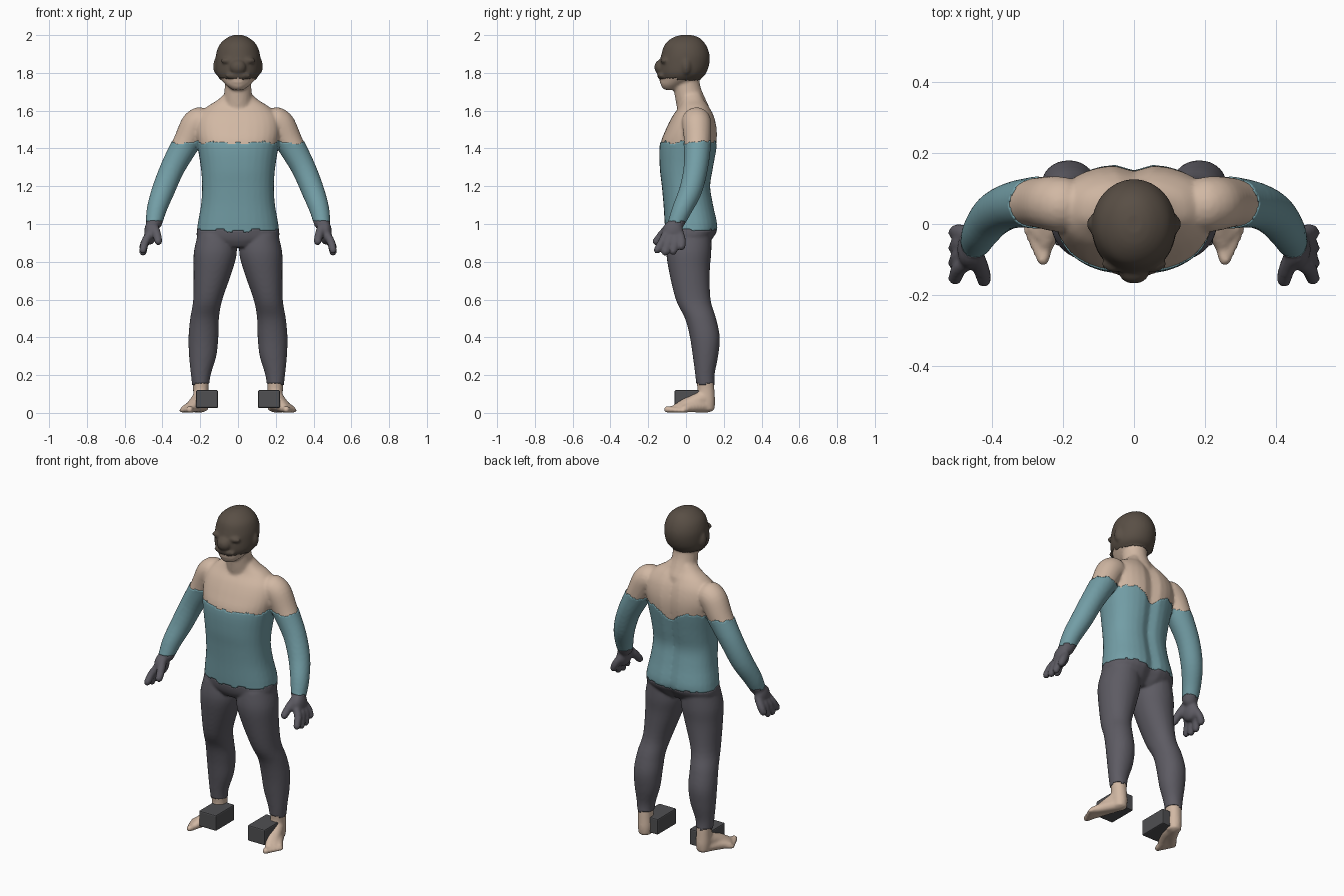
import bpy, bmesh, math
from mathutils import Vector, Matrix

if "Cube" in bpy.data.objects:
    bpy.data.objects.remove(bpy.data.objects["Cube"])

def material(name, rgb):
    m = bpy.data.materials.new(name)
    m.diffuse_color = (*rgb, 1)
    m.use_nodes = True
    m.node_tree.nodes["Principled BSDF"].inputs["Base Color"].default_value = m.diffuse_color
    return m

skin = material("skin", (0.64, 0.48, 0.37))
teal = material("teal", (0.17, 0.34, 0.38))
dark = material("charcoal", (0.11, 0.105, 0.125))
brown = material("brown", (0.10, 0.078, 0.06))
grey = material("dark_grey", (0.08, 0.08, 0.085))

bm = bmesh.new()
N = 32

def smooth_path(keys, steps=4):
    """Catmull-Rom through tuples of numbers."""
    k = [Vector(p) for p in keys]
    k = [k[0]] + k + [k[-1]]
    out = []
    for i in range(1, len(k) - 2):
        a, b, c, d = k[i - 1:i + 3]
        for j in range(steps):
            t = j / steps
            out.append(0.5 * (2 * b + (c - a) * t + (2 * a - 5 * b + 4 * c - d) * t**2
                              + (3 * b - a - 3 * c + d) * t**3))
    return out + [k[-2]]

def skin_rings(rings):
    loops = [[bm.verts.new(p) for p in r] for r in rings]
    for a, b in zip(loops, loops[1:]):
        n = len(a)
        for i in range(n):
            bm.faces.new((a[i], a[(i + 1) % n], b[(i + 1) % n], b[i]))
    bm.faces.new(loops[0])
    bm.faces.new(loops[-1])

def loft(keys, power=2.0, groove=0.0, s=1):
    """Stack of level ovals: (x, y, z, rx, ry)."""
    rings = []
    for x, y, z, rx, ry in smooth_path(keys):
        ring = []
        for i in range(N):
            a = 2 * math.pi * i / N
            c, d = math.cos(a), math.sin(a)
            px = rx * math.copysign(abs(c) ** (2 / power), c)
            py = ry * math.copysign(abs(d) ** (2 / power), d)
            if d > 0:
                py -= groove * math.exp(-(px / 0.035) ** 2)
            ring.append((s * x + px, y + py, z))
        rings.append(ring)
    skin_rings(rings)

def ball(c, r, s=1):
    m = Matrix.Translation((s * c[0], c[1], c[2])) @ Matrix.Diagonal((*r, 1))
    bmesh.ops.create_icosphere(bm, subdivisions=3, radius=1, matrix=m)

def tube(keys, s=1):
    """Round limb with ball ends: (x, y, z, r)."""
    pts = smooth_path(keys)
    rings = []
    for i, p in enumerate(pts):
        t = (pts[min(i + 1, len(pts) - 1)] - pts[max(i - 1, 0)]).to_3d()
        t.x *= s
        q = t.to_track_quat('Z', 'Y')
        c = Vector((s * p[0], p[1], p[2]))
        rings.append([c + q @ Vector((p[3] * math.cos(a), p[3] * math.sin(a), 0))
                      for a in (2 * math.pi * k / 20 for k in range(20))])
    skin_rings(rings)
    for p in (keys[0], keys[-1]):
        ball(p[:3], (p[3],) * 3, s)

# Torso, neck and head
loft([(0, .015, .88, .10, .09), (0, .02, .92, .205, .118), (0, .03, .98, .212, .137),
      (0, .015, 1.1, .192, .13), (0, .003, 1.2, .186, .127), (0, .005, 1.3, .193, .14),
      (0, .015, 1.42, .212, .15), (0, .03, 1.5, .225, .137), (0, .04, 1.57, .212, .112),
      (0, .045, 1.62, .165, .082), (0, .038, 1.655, .11, .065), (0, .03, 1.69, .07, .06)],
     2.35, .02)
tube([(0, .04, 1.6, .085), (0, .01, 1.7, .072), (0, -.005, 1.8, .07)])
loft([(0, 0, 2.0, .01, .012), (0, 0, 1.986, .052, .065), (0, -.004, 1.95, .094, .105),
      (0, -.003, 1.9, .113, .124), (0, -.008, 1.85, .116, .129), (0, -.018, 1.8, .112, .122),
      (0, -.03, 1.77, .095, .104), (0, -.065, 1.735, .062, .068), (0, -.08, 1.71, .03, .035)])
ball((0, -.137, 1.83), (.04, .028, .036))
ball((0, -.128, 1.785), (.065, .022, .016))
ball((0, -.125, 1.755), (.038, .016, .012))

for s in (1, -1):
    # Ears and brows
    ball((.115, .0, 1.835), (.014, .022, .04), s)
    ball((.05, -.112, 1.865), (.04, .022, .014), s)
    # Arm
    tube([(.205, .055, 1.54, .078), (.232, .058, 1.515, .077), (.28, .06, 1.42, .069),
          (.345, .052, 1.3, .061), (.395, .025, 1.18, .057), (.43, -.02, 1.08, .049),
          (.444, -.05, 1.01, .041)], s)
    # Hand
    ball((.463, -.07, .955), (.031, .054, .062), s)
    tube([(.445, -.09, .985, .022), (.428, -.13, .94, .02), (.422, -.157, .908, .018)], s)
    for j, tip in enumerate((.862, .85, .855, .88)):
        y = -.108 + .026 * j
        tube([(.468, y, .945, .019), (.492, y - .018 + .009 * j, .905, .019),
              (.503, -.153 + .043 * j, tip, .017)], s)
    # Leg
    loft([(.115, .02, .94, .095, .11), (.12, .015, .85, .11, .115), (.133, .018, .75, .098, .104),
          (.16, .038, .6, .073, .088), (.177, .077, .5, .072, .078), (.183, .1, .4, .075, .075),
          (.187, .103, .3, .068, .063), (.197, .1, .2, .048, .047), (.197, .105, .13, .041, .045),
          (.195, .108, .06, .042, .046), (.195, .11, .012, .036, .04)], 2.1, s=s)
    # Foot
    tube([(.195, .115, .04, .038), (.215, .03, .048, .042), (.245, -.05, .025, .024)], s)
    tube([(.195, .115, .036, .035), (.242, .04, .032, .03), (.283, -.01, .021, .02)], s)
    tube([(.198, .085, .075, .045), (.235, .01, .042, .034), (.263, -.03, .025, .022)], s)
    for j in range(5):
        t = j / 4
        r = .018 - .007 * t
        tube([(.24 + .045 * t, -.04 + .05 * t, .019, r), (.256 + .047 * t, -.1 + .083 * t, r, r)], s)

# Fuse everything into one body surface
bmesh.ops.recalc_face_normals(bm, faces=bm.faces)
me = bpy.data.meshes.new("body_base")
bm.to_mesh(me)
bm.free()
base = bpy.data.objects.new("body_base", me)
bpy.context.collection.objects.link(base)
rm = base.modifiers.new("fuse", 'REMESH')
rm.mode, rm.voxel_size = 'VOXEL', 0.0085
sm = base.modifiers.new("relax", 'SMOOTH')
sm.factor, sm.iterations = 0.5, 4
body = bpy.data.meshes.new_from_object(base.evaluated_get(bpy.context.evaluated_depsgraph_get()))
bpy.data.objects.remove(base)

def region(c):
    """Which garment covers this point of the body, with ragged hems."""
    x, y, z = abs(c.x), c.y, c.z
    n = .006 * math.sin(37 * x + 25 * y) + .004 * math.sin(95 * x - 60 * y)
    if z > (1.772 if y < -.05 else 1.762) + .5 * n:
        return "hair_mask"
    if x > .36 and z < 1.015 + .5 * n:
        return "gloves"
    dip = .05 * math.exp(-(x / .06) ** 2) if y > .06 else 0
    if z > 1.43 + n - dip or z < .157 + .5 * n:
        return "skin_body"
    return "shirt" if z > .965 + n or x > .3 else "trousers"

# Split the body into skin and thin garments
for name, mat, lift in (("skin_body", skin, 0), ("shirt", teal, .004), ("trousers", dark, .004),
                        ("gloves", dark, .003), ("hair_mask", brown, .003)):
    b = bmesh.new()
    b.from_mesh(body)
    b.normal_update()
    drop = [f for f in b.faces if region(f.calc_center_median()) != name]
    moves = [(v, v.normal * lift) for v in b.verts]
    for v, d in moves:
        v.co += d
        v.co.z = min(2, max(0, v.co.z))
    bmesh.ops.delete(b, geom=drop, context='FACES')
    for f in b.faces:
        f.smooth = True
        f.material_index = 0
    m = bpy.data.meshes.new(name)
    b.to_mesh(m)
    b.free()
    m.materials.clear()
    m.materials.append(mat)
    ob = bpy.data.objects.new(name, m)
    bpy.context.collection.objects.link(ob)
    if lift:
        so = ob.modifiers.new("cloth", 'SOLIDIFY')
        so.thickness, so.offset = .008, -1

# Blocks beside the feet
for s, name in ((1, "left_block"), (-1, "right_block")):
    bpy.ops.mesh.primitive_cube_add(size=1, location=(s * .164, .03, .073))
    ob = bpy.context.object
    ob.name = name
    ob.data.transform(Matrix.Diagonal((.116, .18, .095, 1)))
    ob.data.materials.append(grey)
    bv = ob.modifiers.new("bevel", 'BEVEL')
    bv.width, bv.segments = .007, 2
